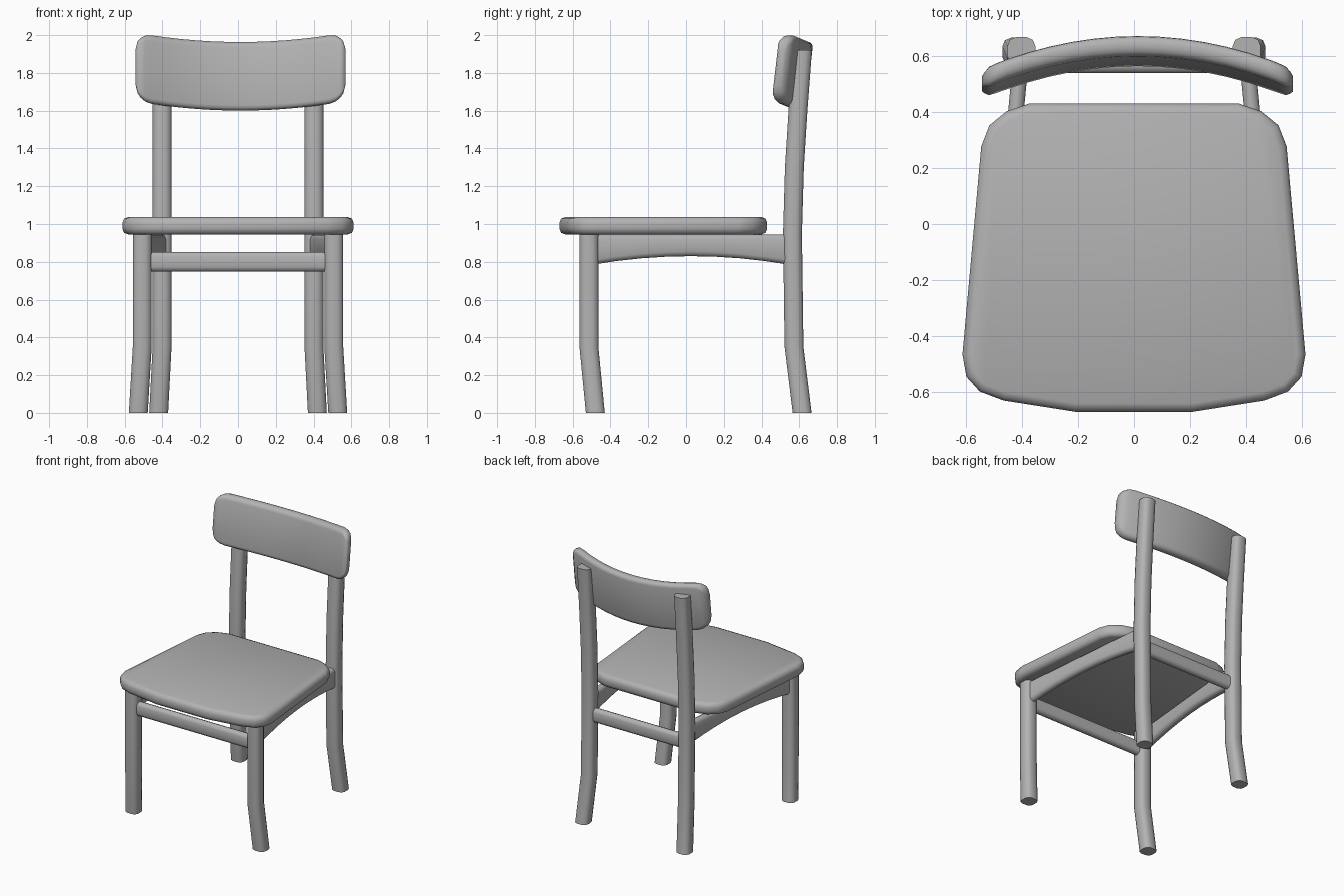
import bpy, bmesh, math
from mathutils import Vector

cube = bpy.data.objects.get("Cube")
if cube:
    bpy.data.objects.remove(cube)

grey = bpy.data.materials.new("soft_grey")
grey.use_nodes = True
color = (0.45, 0.45, 0.45, 1)
grey.diffuse_color = color
grey.node_tree.nodes["Principled BSDF"].inputs["Base Color"].default_value = color


def finish(name, bm):
    bmesh.ops.recalc_face_normals(bm, faces=bm.faces)
    mesh = bpy.data.meshes.new(name)
    bm.to_mesh(mesh)
    bm.free()
    mesh.materials.append(grey)
    obj = bpy.data.objects.new(name, mesh)
    bpy.context.collection.objects.link(obj)
    bpy.ops.object.select_all(action='DESELECT')
    obj.select_set(True)
    bpy.context.view_layer.objects.active = obj
    bpy.ops.object.shade_smooth_by_angle(angle=math.radians(60))
    return obj


def section(width, height, radius, steps=2):
    """Rectangle with rounded corners, centred on the origin."""
    points = []
    for corner, (sx, sy) in enumerate([(1, 1), (-1, 1), (-1, -1), (1, -1)]):
        for i in range(steps + 1):
            a = math.pi / 2 * (corner + i / steps)
            points.append((sx * (width / 2 - radius) + radius * math.cos(a),
                           sy * (height / 2 - radius) + radius * math.sin(a)))
    return points


def loft(name, rings):
    """Skin between equal rings of points and cap both ends."""
    bm = bmesh.new()
    loops = [[bm.verts.new(p) for p in ring] for ring in rings]
    n = len(loops[0])
    for a, b in zip(loops, loops[1:]):
        for i in range(n):
            j = (i + 1) % n
            bm.faces.new((a[i], a[j], b[j], b[i]))
    bm.faces.new(loops[0])
    bm.faces.new(loops[-1])
    return finish(name, bm)


def leg(name, path):
    shape = section(0.1, 0.1, 0.032)
    loft(name, [[(x + u, y + v, z) for u, v in shape] for x, y, z in path])


def cross_rail(name, half_length, y):
    shape = section(0.056, 0.104, 0.024)
    loft(name, [[(x, y + u, 0.8 + v) for u, v in shape]
                for x in (-half_length, half_length)])


# Seat: mirrored outline, thickened, with rounded rims
half = [(0.21, -0.67), (0.465, -0.63), (0.55, -0.598), (0.598, -0.545),
        (0.612, -0.465), (0.545, 0.277), (0.516, 0.352), (0.455, 0.402),
        (0.373, 0.43)]
outline = half + [(-x, y) for x, y in reversed(half)]
bm = bmesh.new()
base = bm.faces.new([bm.verts.new((x, y, 0.945)) for x, y in outline])
top = bmesh.ops.extrude_face_region(bm, geom=[base])
bmesh.ops.translate(bm, vec=Vector((0, 0, 0.092)),
                    verts=[v for v in top["geom"] if isinstance(v, bmesh.types.BMVert)])
rims = [e for e in bm.edges if abs(e.verts[0].co.z - e.verts[1].co.z) < 0.001]
bmesh.ops.bevel(bm, geom=rims, offset=0.03, segments=2, profile=0.5, affect='EDGES')
finish("seat", bm)

# Legs and arched side rails on both sides
for side, s in (("left", 1), ("right", -1)):
    leg("front_leg_" + side,
        [(s * 0.528, -0.48, 0), (s * 0.507, -0.514, 0.35), (s * 0.507, -0.514, 0.95)])
    leg("rear_leg_" + side,
        [(s * 0.42, 0.615, 0), (s * 0.402, 0.572, 0.35), (s * 0.402, 0.564, 0.95),
         (s * 0.402, 0.574, 1.3), (s * 0.402, 0.593, 1.6), (s * 0.402, 0.617, 1.92)])
    rings = []
    for i in range(9):
        t = i / 8
        x, y = s * (0.507 - 0.1 * t), -0.5 + 1.05 * t
        low = 0.83 - 0.046 * (2 * t - 1) ** 2
        rings.append([(x + u, y, (low + 0.945) / 2 + v)
                      for u, v in section(0.056, 0.945 - low, 0.024)])
    loft("side_rail_" + side, rings)

# Front and rear rails
cross_rail("front_rail", 0.49, -0.514)
cross_rail("rear_rail", 0.385, 0.566)

# Backrest: curved, tilted panel with rounded corners
reach, corner, offset_x = 0.555, 0.085, 0.013
insets = [0, 0.01, 0.025, 0.05, corner]
inner = reach - corner
xs = [-reach + d for d in insets]
xs += [inner * (i / 6 - 1) for i in range(1, 12)]
xs += [reach - d for d in reversed(insets)]
rings = []
for x in xs:
    d = reach - abs(x)
    k = max(0, corner - d)
    height = 0.363 - 2 * (corner - math.sqrt(corner ** 2 - k ** 2))
    thick = 0.072 * min(1, 0.5 + d / 0.05)
    y, z = 0.617 - 0.38 * x * x, 1.782 + 0.16 * x * x
    rings.append([(x + offset_x, y + u + 0.115 * v, z + v)
                  for u, v in section(thick, height, thick * 0.4, 3)])
loft("backrest", rings)
